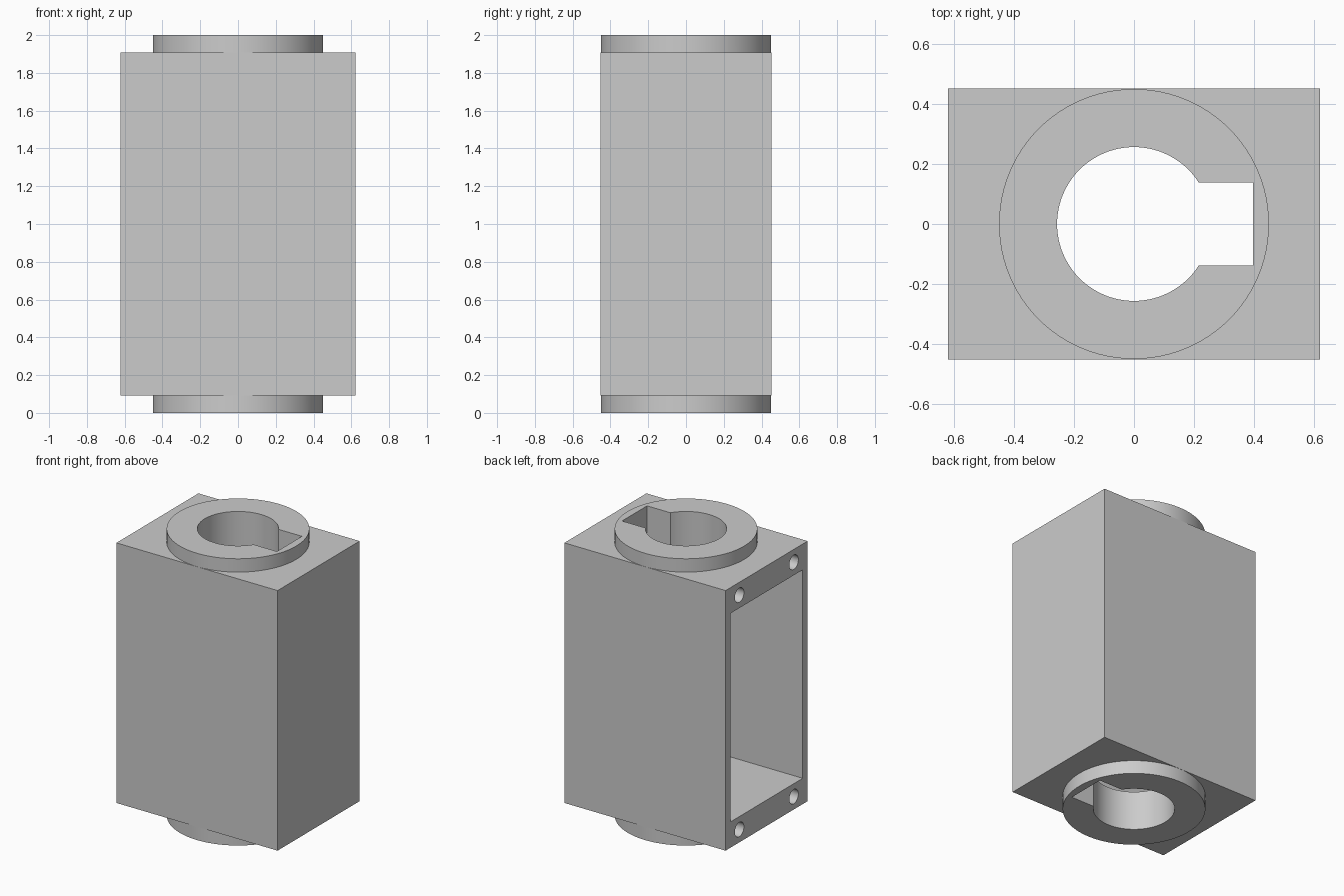
import bpy
import math

cube = bpy.data.objects.get("Cube")
if cube:
    bpy.data.objects.remove(cube, do_unlink=True)

HALF_X, HALF_Y = 0.622, 0.452     # block half sizes
Z0, Z1 = 0.093, 1.907             # block bottom and top
WALL, CAP = 0.054, 0.18           # thin side walls, thick end walls

grey = bpy.data.materials.new("light_grey")
grey.use_nodes = True
colour = (0.6, 0.6, 0.6, 1)
grey.diffuse_color = colour
grey.node_tree.nodes["Principled BSDF"].inputs["Base Color"].default_value = colour


def box(name, low, high):
    centre = [(a + b) / 2 for a, b in zip(low, high)]
    bpy.ops.mesh.primitive_cube_add(size=1, location=centre)
    ob = bpy.context.object
    ob.name = name
    ob.scale = [b - a for a, b in zip(low, high)]
    bpy.ops.object.transform_apply(location=True, rotation=True, scale=True)
    return ob


def cylinder(name, radius, depth, location, rotation=(0, 0, 0), sides=96):
    bpy.ops.mesh.primitive_cylinder_add(vertices=sides, radius=radius, depth=depth,
                                        location=location, rotation=rotation)
    ob = bpy.context.object
    ob.name = name
    bpy.ops.object.transform_apply(location=True, rotation=True, scale=True)
    return ob


def combine(target, tool, operation):
    mod = target.modifiers.new(operation.title(), 'BOOLEAN')
    mod.operation = operation
    mod.solver = 'EXACT'
    mod.object = tool
    tool.hide_render = True
    bpy.ops.object.select_all(action='DESELECT')
    bpy.context.view_layer.objects.active = target
    target.select_set(True)
    bpy.ops.object.modifier_apply(modifier=mod.name)
    bpy.data.objects.remove(tool, do_unlink=True)


# Block with a round collar at each end
housing = box("housing", (-HALF_X, -HALF_Y, Z0), (HALF_X, HALF_Y, Z1))
combine(housing, cylinder("collars", 0.451, 2, (0, 0, 1)), 'UNION')

# Cavity open on the right side
combine(housing, box("cavity", (-1, -HALF_Y + WALL, Z0 + CAP),
                     (HALF_X - WALL, HALF_Y - WALL, Z1 - CAP)), 'DIFFERENCE')

# Shaft bore and keyway through both ends
combine(housing, cylinder("bore", 0.257, 3, (0, 0, 1)), 'DIFFERENCE')
combine(housing, box("keyway", (0, -0.138, -1), (0.397, 0.138, 3)), 'DIFFERENCE')

# Screw holes at the corners of the open side
for y in (-0.3, 0.3):
    for z in (Z0 + CAP / 2, Z1 - CAP / 2):
        hole = cylinder("screw_hole", 0.05, 0.4, (-HALF_X, y, z),
                        (0, math.pi / 2, 0), 32)
        combine(housing, hole, 'DIFFERENCE')

housing.data.materials.clear()
housing.data.materials.append(grey)
for face in housing.data.polygons:
    face.material_index = 0
bpy.ops.object.select_all(action='DESELECT')
housing.select_set(True)
bpy.context.view_layer.objects.active = housing
bpy.ops.object.shade_smooth_by_angle(angle=math.radians(30))
